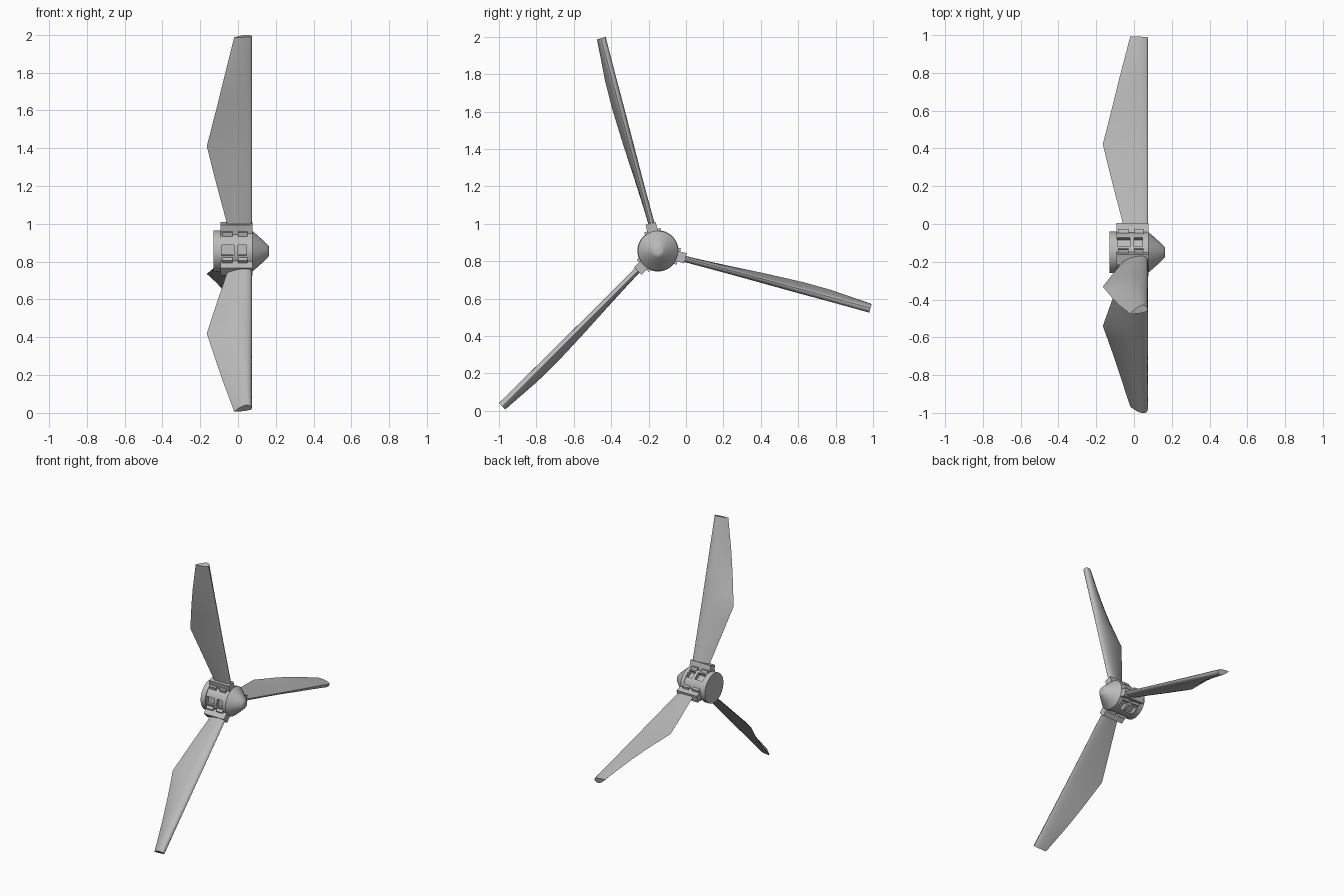
import bpy, bmesh, math
from mathutils import Matrix, Vector

if "Cube" in bpy.data.objects:
    bpy.data.objects.remove(bpy.data.objects["Cube"], do_unlink=True)

HUB = Vector((0, -0.15, 0.855))
ANGLES = [math.radians(a) for a in (15, 135, 255)]

grey = bpy.data.materials.new("light grey")
grey.use_nodes = True
grey.diffuse_color = (0.5, 0.5, 0.5, 1)
grey.node_tree.nodes["Principled BSDF"].inputs["Base Color"].default_value = (0.5, 0.5, 0.5, 1)


def finish(bm, name, angle=0.0, smooth=True):
    """Turn a hub-centred mesh into an object rotated about the shaft."""
    bmesh.ops.recalc_face_normals(bm, faces=bm.faces)
    mesh = bpy.data.meshes.new(name)
    bm.to_mesh(mesh)
    bm.free()
    mesh.materials.append(grey)
    obj = bpy.data.objects.new(name, mesh)
    bpy.context.collection.objects.link(obj)
    obj.matrix_world = Matrix.Translation(HUB) @ Matrix.Rotation(angle, 4, "X")
    if smooth:
        bpy.ops.object.select_all(action="DESELECT")
        obj.select_set(True)
        bpy.context.view_layer.objects.active = obj
        bpy.ops.object.shade_smooth_by_angle(angle=math.radians(32))
    return obj


def turned(name, profile, sides=48):
    """Solid of revolution about the shaft from (x, radius) pairs."""
    bm = bmesh.new()
    rings = []
    for x, r in profile:
        rings.append([bm.verts.new((x, r * math.cos(k * math.tau / sides),
                                    r * math.sin(k * math.tau / sides)))
                      for k in range(sides)])
    for a, b in zip(rings, rings[1:]):
        for k in range(sides):
            n = (k + 1) % sides
            bm.faces.new((a[k], a[n], b[n], b[k]))
    bm.faces.new(rings[0])
    bm.faces.new(rings[-1])
    return finish(bm, name)


def box(name, x0, x1, y0, y1, z0, z1, angle):
    bm = bmesh.new()
    bmesh.ops.create_cube(bm, size=1)
    for v in bm.verts:
        v.co = ((x0 + x1) / 2 + v.co.x * (x1 - x0),
                (y0 + y1) / 2 + v.co.y * (y1 - y0),
                (z0 + z1) / 2 + v.co.z * (z1 - z0))
    return finish(bm, name, angle, smooth=False)


def lookup(table, r, column):
    for a, b in zip(table, table[1:]):
        if r <= b[0]:
            f = (r - a[0]) / (b[0] - a[0])
            return a[column] + f * (b[column] - a[column])
    return table[-1][column]


# Blade stations: radius, trailing edge x, trailing edge offset, thickness
STATIONS = [(0.10, -0.05, 0.008, 0.032), (0.18, -0.065, 0.012, 0.032),
            (0.40, -0.121, 0.022, 0.034), (0.583, -0.165, 0.032, 0.038),
            (0.80, -0.112, 0.04, 0.042), (0.95, -0.076, 0.038, 0.042),
            (1.177, -0.02, 0.022, 0.042)]
LEAD = 0.073
STEPS = 12


def section(r):
    """Cambered aerofoil outline, with the fuller side towards +y."""
    tail, offset, thick = (lookup(STATIONS, r, c) for c in (1, 2, 3))

    def point(u, side):
        bulge = 2.6 * math.sqrt(u) * (1 - u) * thick
        camber = -offset * u ** 1.4
        share = 0.72 if side > 0 else -0.28
        return (LEAD + (tail - LEAD) * u, camber + share * bulge, r)

    us = [(k / STEPS) ** 1.7 for k in range(STEPS + 1)]
    return [point(u, 1) for u in us] + [point(u, -1) for u in reversed(us[1:-1])]


def blade(angle):
    bm = bmesh.new()
    radii = sorted({s[0] for s in STATIONS} | {0.25, 0.32, 0.49, 0.65, 0.72, 0.88, 1.06})
    rings = [[bm.verts.new(p) for p in section(r)] for r in radii]
    count = len(rings[0])
    for a, b in zip(rings, rings[1:]):
        for k in range(count):
            n = (k + 1) % count
            bm.faces.new((a[k], a[n], b[n], b[k]))
    bm.faces.new(rings[0])
    bm.faces.new(rings[-1])
    finish(bm, "blade", angle)


# Hub body with rear plate and nose cone
turned("rear_plate", [(-0.13, 0.016), (-0.13, 0.11), (-0.092, 0.11), (-0.092, 0.02)])
body = turned("hub_body", [(-0.095, 0.104), (0.072, 0.104)])
turned("nose_cone", [(0.05, 0.107), (0.076, 0.107), (0.10, 0.087), (0.13, 0.06),
                     (0.157, 0.034), (0.163, 0.026), (0.165, 0.014)])

# Cooling windows recessed into the hub body
for turn in ANGLES:
    for x0, x1 in ((-0.088, -0.022), (0.0, 0.046)):
        cutter = box("window_cutter", x0, x1, -0.028, 0.028, 0.075, 0.14,
                     turn + math.radians(72))
        cutter.hide_render = True
        cutter.hide_viewport = True
        cut = body.modifiers.new("window", "BOOLEAN")
        cut.operation = "DIFFERENCE"
        cut.solver = "EXACT"
        cut.object = cutter

# Blades, their sockets and the clamp ribs
for turn in ANGLES:
    blade(turn)
    box("blade_socket", -0.092, 0.076, -0.028, 0.028, 0.07, 0.152, turn)
    for side in (-1, 1):
        y0, y1 = sorted((side * 0.028, side * 0.045))
        box("clamp_rib", -0.085, -0.03, y0, y1, 0.07, 0.115, turn)
        box("clamp_rib", 0.0, 0.05, y0, y1, 0.07, 0.115, turn)
